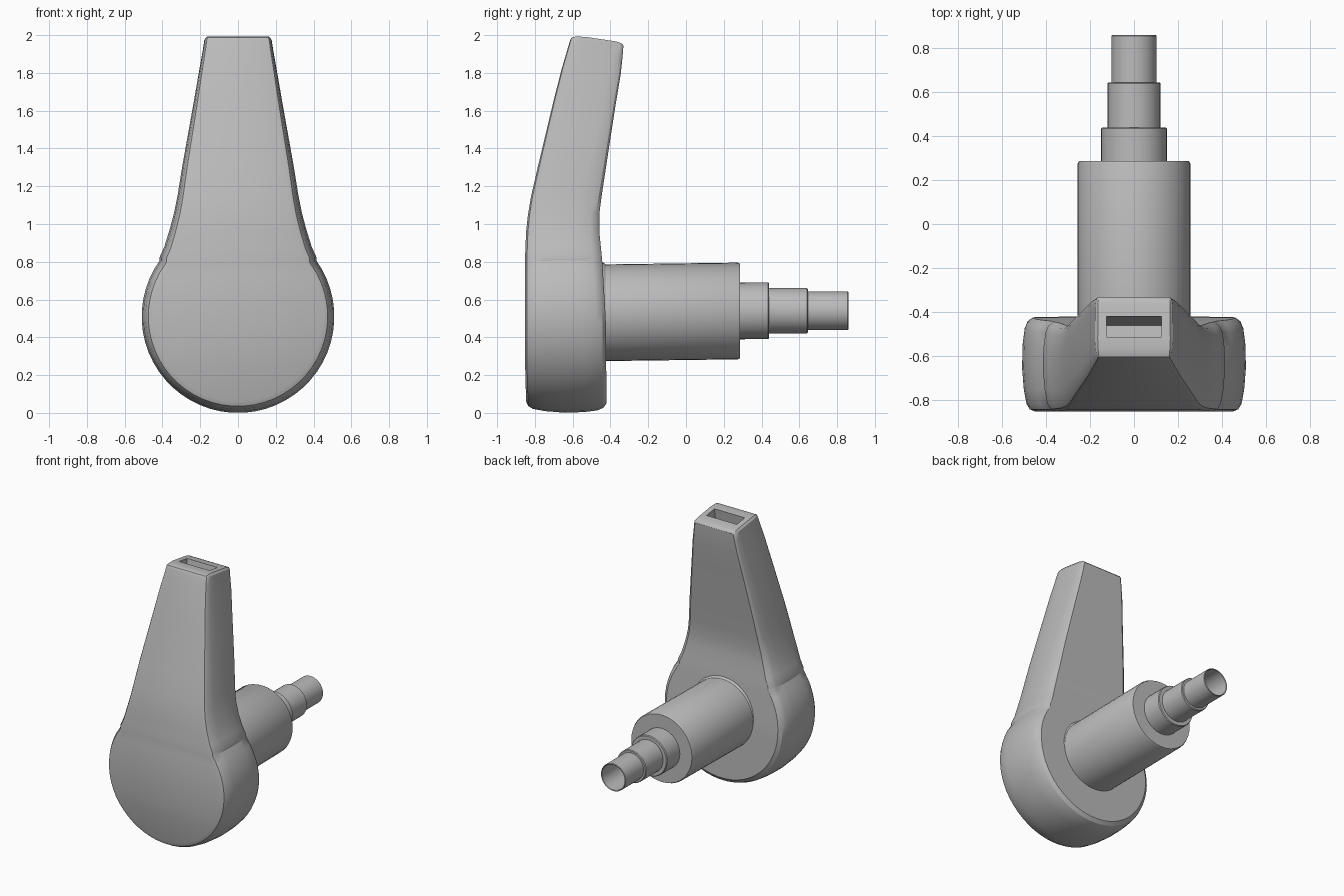
import bpy, bmesh, math
from mathutils import Vector

if "Cube" in bpy.data.objects:
    bpy.data.objects.remove(bpy.data.objects["Cube"])

grey = bpy.data.materials.new("plain grey")
grey.diffuse_color = (0.5, 0.5, 0.5, 1)
grey.use_nodes = True
grey.node_tree.nodes["Principled BSDF"].inputs["Base Color"].default_value = grey.diffuse_color


def interp(table, z):
    if z <= table[0][0]:
        return table[0][1]
    for (z0, v0), (z1, v1) in zip(table, table[1:]):
        if z <= z1:
            return v0 + (v1 - v0) * (z - z0) / (z1 - z0)
    return table[-1][1]


def finish(bm, name):
    bmesh.ops.recalc_face_normals(bm, faces=bm.faces)
    me = bpy.data.meshes.new(name)
    bm.to_mesh(me)
    bm.free()
    me.materials.append(grey)
    ob = bpy.data.objects.new(name, me)
    bpy.context.collection.objects.link(ob)
    return ob


def smooth(ob, angle):
    bpy.ops.object.select_all(action='DESELECT')
    ob.select_set(True)
    bpy.context.view_layer.objects.active = ob
    bpy.ops.object.shade_smooth_by_angle(angle=math.radians(angle))


# Lever: outline of round head and tapering arm, swept front to back
FRONT = [(0.0, -0.845), (0.3, -0.853), (0.8, -0.853), (1.0, -0.845), (1.15, -0.82),
         (1.3, -0.785), (1.6, -0.714), (1.8, -0.663), (2.0, -0.605)]
BACK = [(0.0, -0.42), (0.5, -0.425), (0.8, -0.443), (1.0, -0.463), (1.08, -0.457),
        (1.5, -0.393), (1.85, -0.34), (2.0, -0.33)]
EDGE = [(0.9, 1.0), (1.3, 0.75), (2.0, 0.4)]
HEAD_R = 0.51

right = []
for i in range(20):
    a = math.radians(-86 + i * 6.4)
    right.append(Vector((HEAD_R * math.cos(a), HEAD_R + HEAD_R * math.sin(a))))
right += [Vector(p) for p in ((0.415, 0.825), (0.39, 0.88), (0.362, 0.97), (0.338, 1.06),
                              (0.32, 1.15), (0.296, 1.3), (0.264, 1.48), (0.232, 1.66),
                              (0.205, 1.82), (0.186, 1.93), (0.178, 1.985), (0.165, 2.0))]
n = len(right)
outline = right + [Vector((-p.x, p.y)) for p in reversed(right)]


def inset(i, d):
    p, q, r = outline[i - 1], outline[i], outline[(i + 1) % len(outline)]
    e1, e2 = (q - p).normalized(), (r - q).normalized()
    n1, n2 = Vector((-e1.y, e1.x)), Vector((-e2.y, e2.x))
    m = (n1 + n2).normalized()
    return q + m * d / max(m.dot(n1), 0.5)


# (inset from outline, distance from the front or back face, which face)
LAYERS = [(0.06, 0, 0), (0.035, 0.01, 0), (0.02, 0.035, 0), (0.008, 0.1, 0), (0, 0.2, 0),
          (0.003, 0.12, 1), (0.012, 0.05, 1), (0.025, 0.018, 1), (0.05, 0, 1)]
bm = bmesh.new()
rings = []
for d, depth, side in LAYERS:
    ring = []
    for i, p in enumerate(outline):
        s = interp(EDGE, p.y)
        q = inset(i, d * s)
        y = interp(BACK, q.y) - depth * s if side else interp(FRONT, q.y) + depth * s
        k = min(max((q.y - 1.6) / 0.4, 0), 1)
        ring.append(bm.verts.new((q.x, y, q.y - 0.14 * (y + 0.6) * k)))
    rings.append(ring)
m = len(outline)
for a, b in zip(rings, rings[1:]):
    for i in range(m):
        j = (i + 1) % m
        bm.faces.new((a[i], a[j], b[j], b[i]))
for ring in (rings[0], rings[-1]):
    for i in range(n - 1):
        bm.faces.new((ring[i], ring[i + 1], ring[m - 2 - i], ring[m - 1 - i]))
lever = finish(bm, "lever")

# Slot in the tip of the lever
bpy.ops.mesh.primitive_cube_add(size=1, location=(0, -0.4675, 1.98), rotation=(-0.14, 0, 0))
cutter = bpy.context.object
cutter.name = "slot_cutter"
cutter.scale = (0.25, 0.095, 0.6)
cutter.hide_render = True
cutter.data.materials.append(grey)
mod = lever.modifiers.new("slot", 'BOOLEAN')
mod.operation = 'DIFFERENCE'
mod.solver = 'EXACT'
mod.object = cutter
bpy.context.view_layer.objects.active = lever
bpy.ops.object.modifier_apply(modifier="slot")
bpy.data.objects.remove(cutter)
smooth(lever, 32)


# Shafts: profiles of (radius, y) turned around a nearly level axis
def lathe(name, profile, segments=40):
    bm = bmesh.new()
    rows = []
    for r, y in profile:
        zc = 0.53 + 0.01 * (y + 0.44) / 0.75
        zc = min(zc, 0.541)
        rows.append([bm.verts.new((r * math.cos(t), y, zc + r * math.sin(t)))
                     for t in (math.tau * k / segments for k in range(segments))])
    for a, b in zip(rows, rows[1:]):
        for k in range(segments):
            j = (k + 1) % segments
            bm.faces.new((a[k], a[j], b[j], b[k]))
    bm.faces.new(rows[0])
    bm.faces.new(rows[-1])
    smooth(finish(bm, name), 35)


lathe("main_shaft", [(0.27, -0.46), (0.265, -0.437), (0.256, -0.425), (0.256, 0.275),
                     (0.25, 0.287), (0.14, 0.287)])
lathe("stepped_spindle", [(0.15, 0.27), (0.15, 0.434), (0.145, 0.44), (0.12, 0.44),
                          (0.12, 0.64), (0.115, 0.645), (0.102, 0.645), (0.102, 0.856),
                          (0.099, 0.86), (0.094, 0.856), (0.094, 0.45)])
